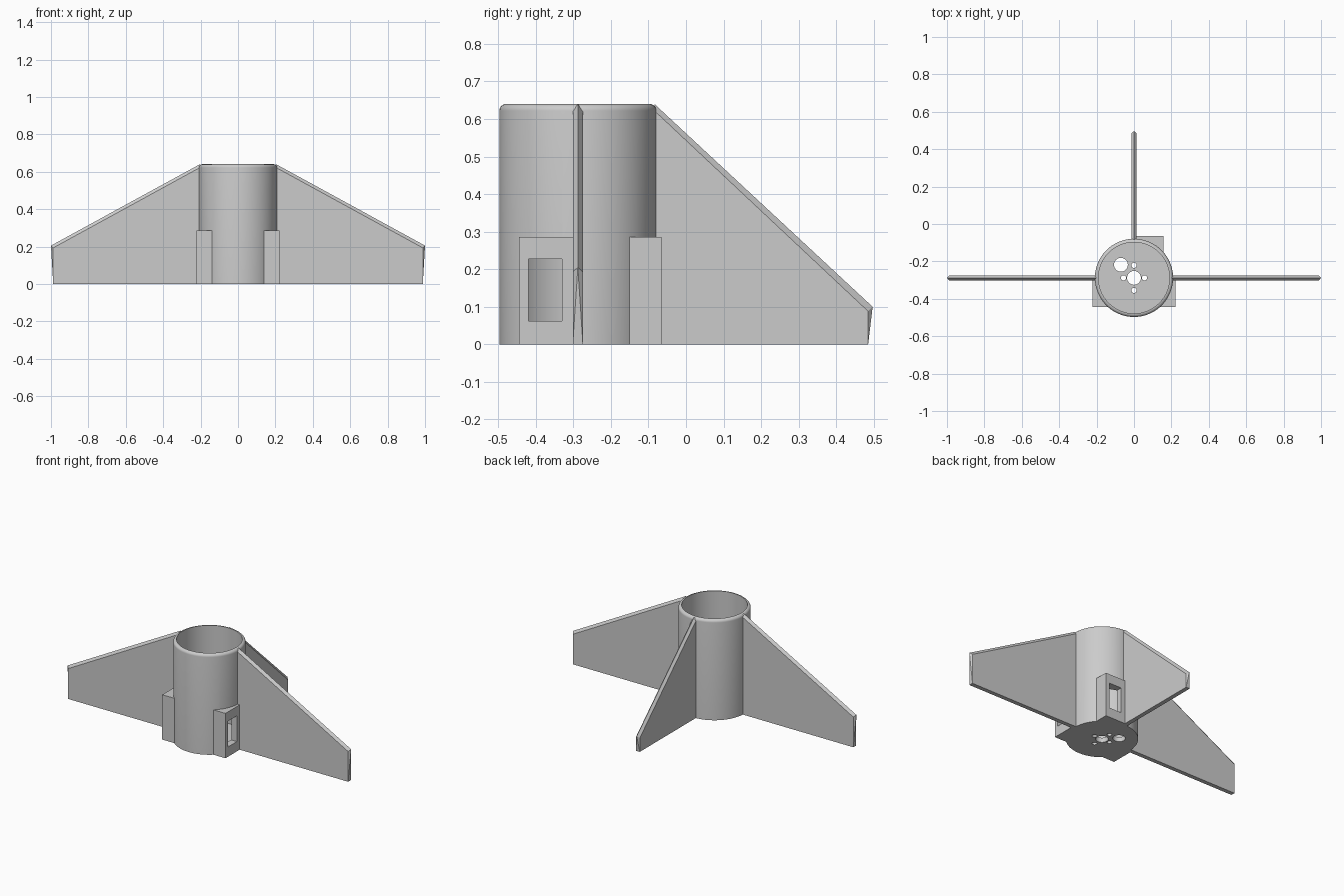
import bpy, bmesh, math
from mathutils import Matrix, Vector

if "Cube" in bpy.data.objects:
    bpy.data.objects.remove(bpy.data.objects["Cube"], do_unlink=True)

CY = -0.288        # tube axis in y
R, BORE, H = 0.209, 0.19, 0.64
FLOOR = 0.03
FILLET = 0.018
HALF = 0.0135      # half fin thickness
AXIS = Matrix.Translation((0, CY, 0))

grey = bpy.data.materials.new("plain grey")
grey.use_nodes = True
grey.diffuse_color = (0.6, 0.6, 0.6, 1)
grey.node_tree.nodes["Principled BSDF"].inputs["Base Color"].default_value = (0.6, 0.6, 0.6, 1)


def make(name, bm, matrix=AXIS):
    """Turn a bmesh, modelled around the tube axis, into an object."""
    bm.transform(matrix)
    bmesh.ops.recalc_face_normals(bm, faces=bm.faces)
    mesh = bpy.data.meshes.new(name)
    bm.to_mesh(mesh)
    bm.free()
    mesh.materials.append(grey)
    obj = bpy.data.objects.new(name, mesh)
    bpy.context.collection.objects.link(obj)
    return obj


def box(name, lo, hi, matrix=AXIS):
    lo, hi = Vector(lo), Vector(hi)
    bm = bmesh.new()
    place = Matrix.Translation((lo + hi) / 2) @ Matrix.Diagonal((*(hi - lo), 1))
    bmesh.ops.create_cube(bm, size=1, matrix=place)
    return make(name, bm, matrix)


def rod(name, x, y, radius, z0, z1, sides=32):
    bm = bmesh.new()
    bmesh.ops.create_cone(bm, cap_ends=True, segments=sides, radius1=radius, radius2=radius,
                          depth=z1 - z0, matrix=Matrix.Translation((x, y, (z0 + z1) / 2)))
    return make(name, bm)


def activate(obj):
    bpy.ops.object.select_all(action='DESELECT')
    obj.select_set(True)
    bpy.context.view_layer.objects.active = obj


def cut(obj, cutter):
    mod = obj.modifiers.new("cut", 'BOOLEAN')
    mod.operation, mod.solver, mod.object = 'DIFFERENCE', 'EXACT', cutter
    activate(obj)
    bpy.ops.object.modifier_apply(modifier=mod.name)


def smooth(obj):
    activate(obj)
    bpy.ops.object.shade_smooth_by_angle(angle=math.radians(30))


# Tube: a cup profile with a rounded outer rim, spun round the axis
arc = [math.radians(a) for a in range(0, 91, 15)]
profile = [(0, 0), (R, 0)]
profile += [(R - FILLET + FILLET * math.cos(a), H - FILLET + FILLET * math.sin(a)) for a in arc]
profile += [(BORE, H), (BORE, FLOOR), (0, FLOOR)]
bm = bmesh.new()
verts = [bm.verts.new((r, 0, z)) for r, z in profile]
edges = [bm.edges.new(pair) for pair in zip(verts, verts[1:])]
bmesh.ops.spin(bm, geom=verts + edges, cent=(0, 0, 0), axis=(0, 0, 1),
               angle=math.tau, steps=96, use_merge=False)
bmesh.ops.remove_doubles(bm, verts=bm.verts, dist=0.0005)
tube = make("tube", bm)

# Holes through the floor: shaft, cable and four screws
holes = [(0, 0, 0.037), (-0.07, 0.07, 0.037)]
holes += [(s * 0.056, 0, 0.014) for s in (1, -1)] + [(0, s * 0.067, 0.014) for s in (1, -1)]
for x, y, radius in holes:
    cutter = rod("hole_cutter", x, y, radius, -0.05, FLOOR + 0.05)
    cut(tube, cutter)
    bpy.data.objects.remove(cutter, do_unlink=True)

# Side housings with a window through the tube wall
core = rod("core_cutter", 0, 0, R - 0.0005, -0.1, H, 96)
placements = {
    "left_housing": AXIS,
    "right_housing": AXIS @ Matrix.Scale(-1, 4, (1, 0, 0)),
    "back_housing": AXIS @ Matrix.Rotation(math.pi / 2, 4, 'Z'),
}
for name, place in placements.items():
    housing = box(name, (0.1, -0.157, 0), (0.223, -HALF + 0.001, 0.286), place)
    window = box("window_cutter", (0.1, -0.132, 0.0625), (0.3, -0.042, 0.227), place)
    cut(housing, core)
    cut(housing, window)
    cut(tube, window)
    bpy.data.objects.remove(window, do_unlink=True)
    smooth(housing)
bpy.data.objects.remove(core, do_unlink=True)
smooth(tube)


def fin(name, tip, tip_z, place):
    """Flat fin whose sloping edge and tip come to a central ridge."""
    bm = bmesh.new()
    root, end = 0.204, tip - 0.012
    ridge = [bm.verts.new((root, 0, H)), bm.verts.new((tip, 0, tip_z))]
    sides = [[bm.verts.new((x, s * HALF, z)) for x, z in
              ((root, 0), (root, H - 0.018), (end, tip_z - 0.012), (end, 0))] for s in (1, -1)]
    for a, b, c, d in sides:
        bm.faces.new((a, b, c, d))
        bm.faces.new((b, ridge[0], ridge[1], c))
        bm.faces.new((c, ridge[1], d))
    p, q = sides
    bm.faces.new((p[3], ridge[1], q[3]))
    bm.faces.new((p[0], p[3], q[3], q[0]))
    bm.faces.new((p[0], q[0], q[1], ridge[0], p[1]))
    make(name, bm, place)


# Three fins
fin("left_fin", 1.0, 0.205, AXIS)
fin("right_fin", 1.0, 0.205, AXIS @ Matrix.Rotation(math.pi, 4, 'Z'))
fin("back_fin", 0.497 - CY, 0.1, AXIS @ Matrix.Rotation(math.pi / 2, 4, 'Z'))
